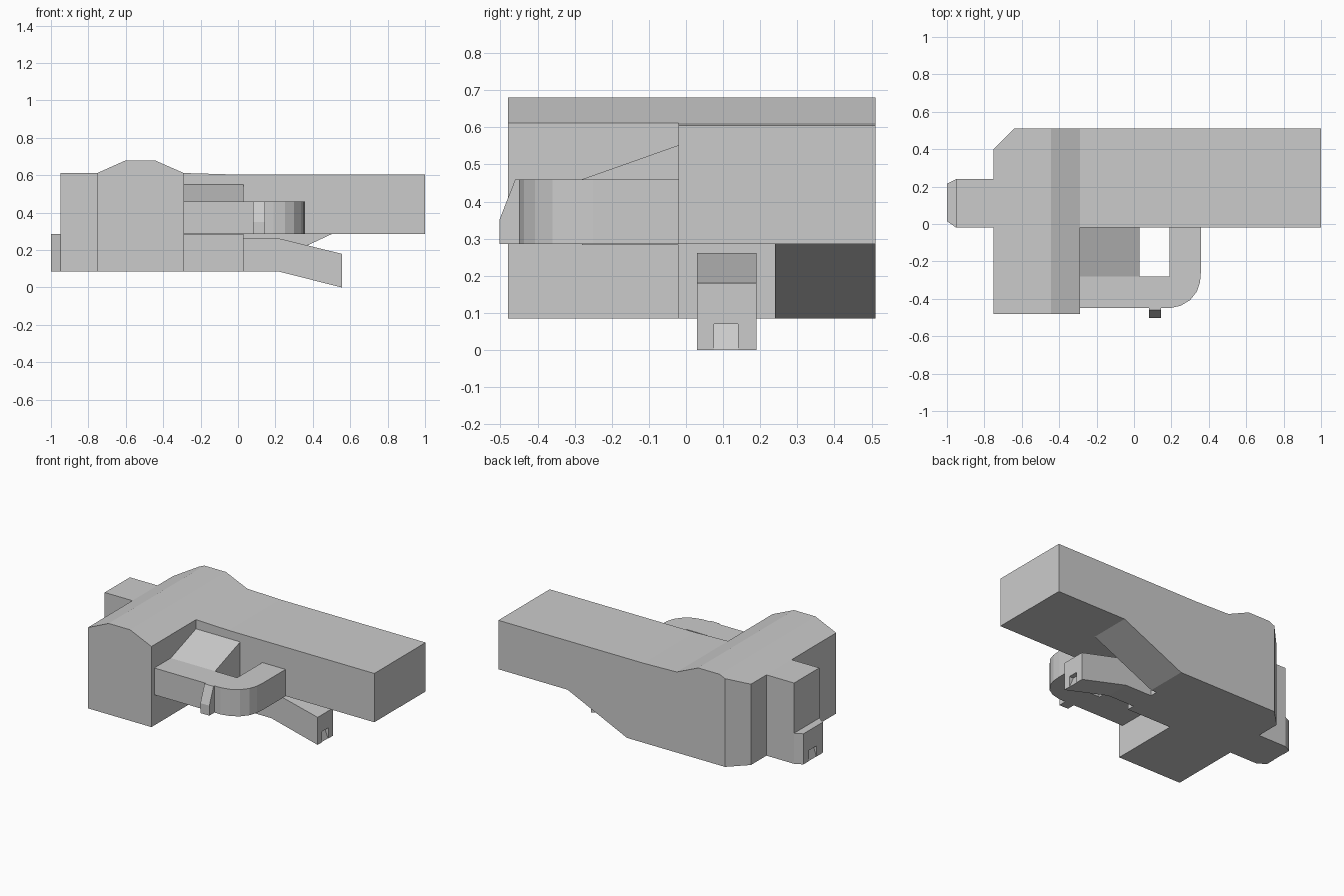
import bpy, bmesh
from mathutils import Vector

if "Cube" in bpy.data.objects:
    bpy.data.objects.remove(bpy.data.objects["Cube"])


def prism(name, pts, lo, hi, axis):
    """Extrude a 2D outline along x (pts are y,z), y (x,z) or z (x,y)."""
    def place(a, b, t):
        return {'x': (t, a, b), 'y': (a, t, b), 'z': (a, b, t)}[axis]
    bm = bmesh.new()
    face = bm.faces.new([bm.verts.new(place(a, b, lo)) for a, b in pts])
    out = bmesh.ops.extrude_face_region(bm, geom=[face])
    verts = [v for v in out['geom'] if isinstance(v, bmesh.types.BMVert)]
    shift = Vector(place(0, 0, hi - lo))
    bmesh.ops.translate(bm, verts=verts, vec=shift)
    bmesh.ops.recalc_face_normals(bm, faces=bm.faces)
    mesh = bpy.data.meshes.new(name)
    bm.to_mesh(mesh)
    bm.free()
    obj = bpy.data.objects.new(name, mesh)
    bpy.context.collection.objects.link(obj)
    return obj


def rect(a0, a1, b0, b1):
    return [(a0, b0), (a1, b0), (a1, b1), (a0, b1)]


def cut(obj, *cutters):
    """Subtract the cutters from obj and remove them."""
    bpy.context.view_layer.objects.active = obj
    for c in cutters:
        c.hide_render = True
        mod = obj.modifiers.new("cut", 'BOOLEAN')
        mod.operation, mod.solver, mod.object = 'DIFFERENCE', 'EXACT', c
        bpy.ops.object.modifier_apply(modifier=mod.name)
        bpy.data.objects.remove(c, do_unlink=True)


# Main body: one side profile, cut back in steps
body = prism("main_body", [
    (-.75, .085), (.07, .085), (.5, .285), (1, .285), (1, .605), (-.05, .605),
    (-.29, .612), (-.445, .68), (-.6, .68), (-.75, .613)], -.48, .51, 'y')
cut(body,
    prism("front_cutter", rect(-.29, 1.2, -.2, 1), -.8, -.02, 'y'),
    prism("under_cutter", rect(.03, 1.2, -.2, .286), -.3, .24, 'y'),
    prism("corner_cutter", [(-.86, .29), (-.53, .62), (-.86, .62)], -.2, 1, 'z'))

# Rear block with a low bevelled nose
prism("rear_block", rect(-.95, -.75, .085, .613), -.02, .24, 'y')
nose = prism("rear_nose", [(-1, .015), (-.95, -.02), (-.95, .24), (-1, .215)],
             .085, .285, 'z')
cut(nose, prism("nose_notch", [(-1.03, .0), (-1.0, .08), (-.975, .155), (-1.03, .155)],
                .08, .16, 'y'))

# Angled lower barrel with a wedge notch in its end
barrel = prism("lower_barrel", [
    (.03, .085), (.22, .085), (.555, 0), (.555, .18), (.22, .262), (.03, .262)],
    .03, .19, 'y')
cut(barrel, prism("barrel_notch", [(.6, -.03), (.565, -.03), (.525, .07), (.6, .07)],
                  .075, .14, 'y'))

# Hooked side guard with a rounded outer corner
prism("side_guard", [
    (-.29, -.45), (.19, -.45), (.25, -.437), (.3, -.407), (.337, -.36),
    (.353, -.31), (.358, -.25), (.358, -.02), (.19, -.02), (.19, -.28),
    (-.29, -.28)], .285, .46, 'z')

# Sloped block between guard and body
prism("sloped_block", [(-.28, .283), (-.02, .283), (-.02, .552), (-.28, .46)],
      -.29, .03, 'x')

# Small catch on the outside of the guard
prism("guard_catch", [(-.503, .285), (-.45, .285), (-.45, .46), (-.46, .46),
                      (-.503, .35)], .08, .145, 'x')
